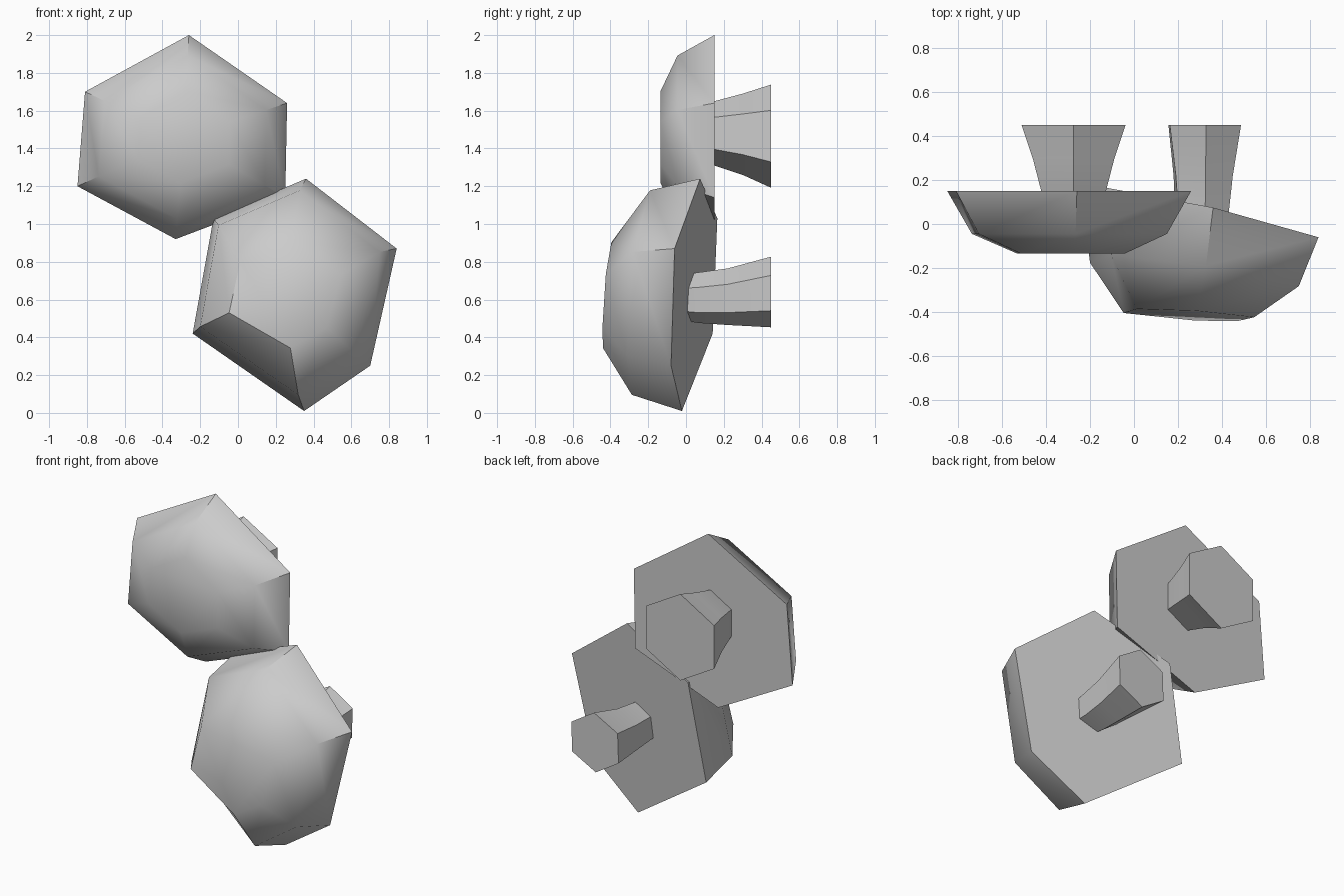
import bpy, bmesh, math

if "Cube" in bpy.data.objects:
    bpy.data.objects.remove(bpy.data.objects["Cube"])


def loft(name, rings):
    """Skin a list of six-sided rings and close both ends."""
    bm = bmesh.new()
    loops = [[bm.verts.new(p) for p in ring] for ring in rings]
    for a, b in zip(loops, loops[1:]):
        for i in range(len(a)):
            j = (i + 1) % len(a)
            bm.faces.new((a[i], a[j], b[j], b[i]))
    bm.faces.new(loops[0])
    bm.faces.new(loops[-1])
    bmesh.ops.recalc_face_normals(bm, faces=bm.faces)
    mesh = bpy.data.meshes.new(name)
    bm.to_mesh(mesh)
    bm.free()
    obj = bpy.data.objects.new(name, mesh)
    bpy.context.collection.objects.link(obj)
    bpy.ops.object.select_all(action='DESELECT')
    obj.select_set(True)
    bpy.context.view_layer.objects.active = obj
    bpy.ops.object.shade_smooth_by_angle(angle=math.radians(45))
    return obj


def cap_ring(rim, centre, new_centre, scale_x, scale_z, tilt_x=0, tilt_z=0):
    """Scaled copy of the rim outline lying in a (tilted) plane."""
    ring = []
    for x, z in rim:
        dx, dz = (x - centre[0]) * scale_x, (z - centre[1]) * scale_z
        cx, cy, cz = new_centre
        ring.append((cx + dx, cy + tilt_x * dx + tilt_z * dz, cz + dz))
    return ring


def hex_ring(cx, y, cz, r, turn=90):
    return [(cx + r * math.cos(math.radians(turn + 60 * i)), y,
             cz + r * math.sin(math.radians(turn + 60 * i))) for i in range(6)]


# Upper cap
rim = [(-0.26, 2.0), (-0.81, 1.70), (-0.85, 1.20),
       (-0.33, 0.92), (0.25, 1.14), (0.26, 1.64)]
c = (-0.29, 1.46)
loft("upper_cap", [
    cap_ring(rim, c, (-0.29, 0.15, 1.46), 1, 1),
    cap_ring(rim, c, (-0.29, -0.045, 1.46), 0.80, 0.80),
    cap_ring(rim, c, (-0.285, -0.135, 1.46), 0.44, 0.45)])

# Upper stem
loft("upper_stem", [
    hex_ring(-0.275, 0.14, 1.48, 0.165),
    hex_ring(-0.275, 0.15, 1.48, 0.17),
    hex_ring(-0.275, 0.30, 1.475, 0.215),
    hex_ring(-0.275, 0.45, 1.465, 0.273)])

# Lower cap, tilted to one side
rim = [(0.36, 1.24), (-0.13, 1.03), (-0.24, 0.42),
       (0.35, 0.01), (0.70, 0.25), (0.84, 0.87)]
c = (0.30, 0.64)
loft("lower_cap", [
    cap_ring(rim, c, (0.30, 0.04, 0.64), 1, 1, -0.22, 0.08),
    cap_ring(rim, c, (0.275, -0.23, 0.65), 0.88, 0.88, -0.15, 0.09),
    cap_ring(rim, c, (0.25, -0.415, 0.63), 0.55, 0.455, -0.06, 0.08)])

# Lower stem
loft("lower_stem", [
    hex_ring(0.31, -0.03, 0.61, 0.12, 84),
    hex_ring(0.31, 0.07, 0.61, 0.135, 84),
    hex_ring(0.315, 0.22, 0.615, 0.15, 86),
    hex_ring(0.322, 0.45, 0.64, 0.187, 88)])
